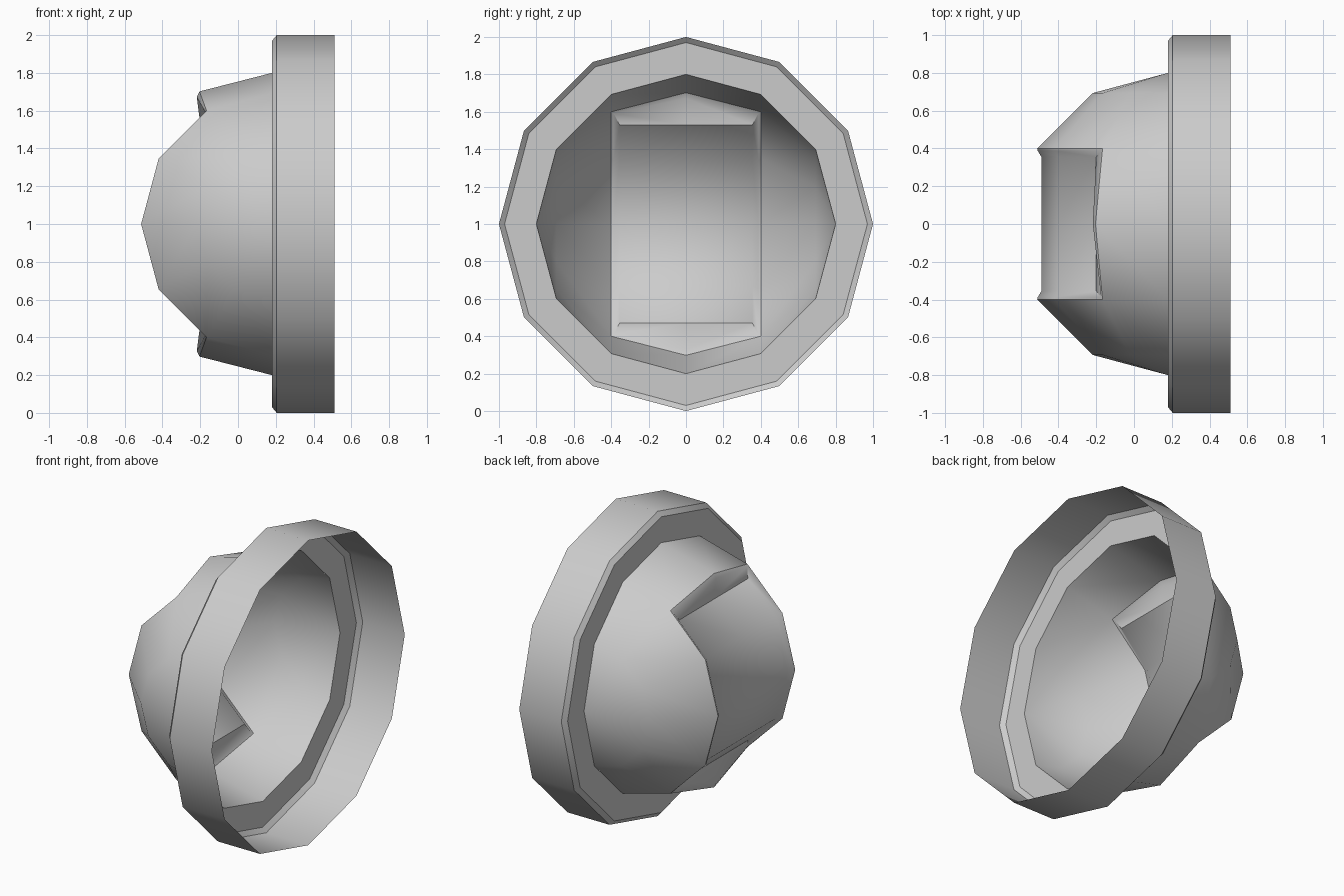
import bpy, bmesh
from math import sin, cos, radians, sqrt

if "Cube" in bpy.data.objects:
    bpy.data.objects.remove(bpy.data.objects["Cube"])

CX, CZ, R = 0.18, 1.0, 0.8


def finish(name, bm):
    bmesh.ops.remove_doubles(bm, verts=bm.verts, dist=0.0005)
    bmesh.ops.recalc_face_normals(bm, faces=bm.faces)
    me = bpy.data.meshes.new(name)
    bm.to_mesh(me)
    bm.free()
    ob = bpy.data.objects.new(name, me)
    bpy.context.collection.objects.link(ob)
    bpy.ops.object.select_all(action='DESELECT')
    ob.select_set(True)
    bpy.context.view_layer.objects.active = ob
    bpy.ops.object.shade_smooth_by_angle(angle=radians(35))
    return ob


def loft(bm, rows, closed=False):
    n = len(rows[0])
    for a, b in zip(rows, rows[1:]):
        for i in range(n if closed else n - 1):
            j = (i + 1) % n
            pts = []
            for p in (a[i], a[j], b[j], b[i]):
                if p not in pts:
                    pts.append(p)
            if len(pts) > 2:
                bm.faces.new([bm.verts.new(p) for p in pts])


def pt(r, deg, y):
    return (CX - r * cos(radians(deg)), y, CZ + r * sin(radians(deg)))


def ring_r(y):
    return sqrt(R * R - y * y)


# Open twelve-sided mounting ring with bevelled flange
bm = bmesh.new()
profile = [(0.18, 0.8), (0.18, 0.97), (0.205, 1.0), (0.51, 1.0)]
loft(bm, [[(x, r * sin(radians(30 * i)), CZ + r * cos(radians(30 * i)))
           for i in range(12)] for x, r in profile], closed=True)
finish("mounting_ring", bm)

# Half dome with its poles on the y axis, recessed in the middle
bm = bmesh.new()
Y1, Y2 = 0.4, 0.693
angles = range(-90, 91, 30)
floor_x, floor_z, floor_y = -0.20, 0.53, 0.355
for s in (-1, 1):
    # Side band and pole cap
    loft(bm, [[pt(ring_r(y), a, s * y) for a in angles] for y in (Y1, Y2, R)])

    # Side wall of the recess, with a narrow bevelled rim
    slot = range(-60, 61, 30)
    outer = [pt(ring_r(Y1), a, s * Y1) for a in slot]
    rim = [pt(0.69, a * 0.985, s * 0.388) for a in slot]
    floor = ([(floor_x, s * floor_y, CZ - floor_z)]
             + [pt(0.67, a, s * floor_y) for a in (-30, 0, 30)]
             + [(floor_x, s * floor_y, CZ + floor_z)])
    loft(bm, [outer, rim, floor])

    # Raised brow above and below, with the end wall of the recess
    def end(deg, r_side, r_mid, y):
        return [pt(r_side, s * deg, -y), pt(r_mid, s * deg, 0),
                pt(r_side, s * deg, y)]
    base = end(90, ring_r(Y1), R, Y1)
    lip = end(60, ring_r(Y1), R, Y1)
    lip[1] = pt(0.8, s * 61.3, 0)
    inner = end(60 * 0.985, 0.69, 0.775, 0.388)
    inner[1] = (-0.218, 0, CZ + s * 0.672)
    foot = [(floor_x, y, CZ + s * floor_z) for y in (-floor_y, 0, floor_y)]
    loft(bm, [base, lip, inner, foot])

# Curved panel at the bottom of the recess
rows = []
for y in (-floor_y, 0, floor_y):
    rows.append([(floor_x, y, CZ - floor_z)]
                + [pt(0.67, a, y) for a in (-30, 0, 30)]
                + [(floor_x, y, CZ + floor_z)])
loft(bm, rows)
finish("dome_housing", bm)
